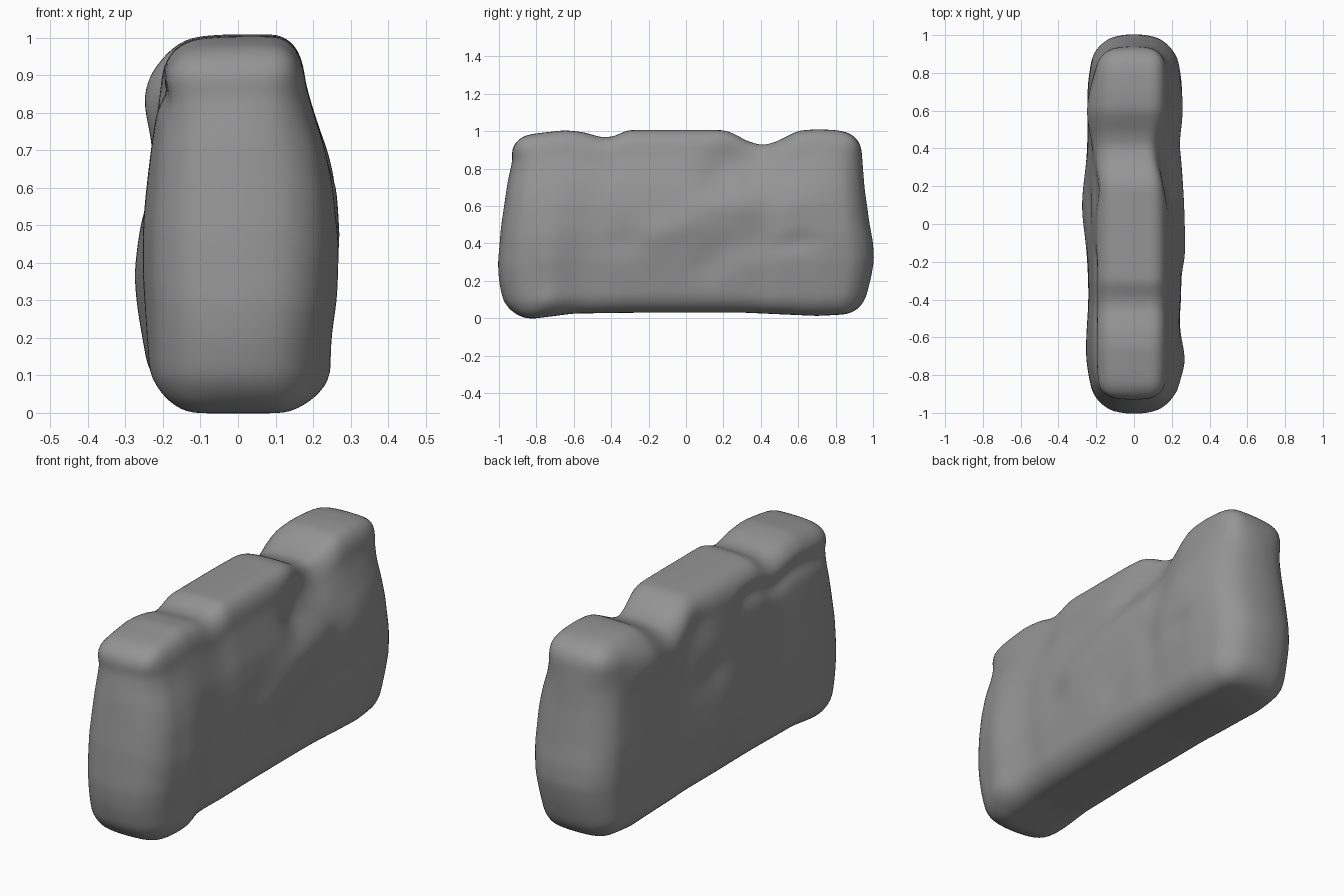
import bpy, bmesh, math
from mathutils import Vector

if "Cube" in bpy.data.objects:
    bpy.data.objects.remove(bpy.data.objects["Cube"])

HALF = Vector((0.22, 0.97, 0.5))
R = 0.1


def lerp(table, t):
    """Piecewise linear profile lookup."""
    if t <= table[0][0]:
        return table[0][1]
    for (a, va), (b, vb) in zip(table, table[1:]):
        if t <= b:
            return va + (vb - va) * (t - a) / (b - a)
    return table[-1][1]


def bump(y, z, y0, z0, sy, sz, amp):
    return amp * math.exp(-((y - y0) / sy) ** 2 - ((z - z0) / sz) ** 2)


def streak(y, z, a, b, w, amp):
    """Soft ridge (or groove) along a line on a side face."""
    p, a, b = Vector((y, z)), Vector(a), Vector(b)
    d = b - a
    t = max(0, min(1, (p - a).dot(d) / d.dot(d)))
    return amp * math.exp(-((p - a - d * t).length / w) ** 2)


# Silhouette profiles
TOP = [(-.96, .962), (-.88, .975), (-.8, .988), (-.65, 1.005), (-.55, .995), (-.45, .966), (-.39, .97),
       (-.31, 1.006), (.2, 1.006), (.25, .99), (.33, .945), (.41, .923), (.48, .942),
       (.6, 1.003), (.7, 1.01), (.8, 1.006), (.95, .98)]
BOTTOM = [(-.95, .005), (-.82, -.003), (-.6, .025), (-.2, .03), (.3, .03), (.7, .012), (.95, .025)]
FRONT = [(0, .94), (.1, .98), (.2, 1.0), (.3, 1.006), (.5, .99), (.75, .955), (.88, .927), (.93, .935), (1, .935)]
BACK = [(0, .94), (.1, .965), (.2, .99), (.3, 1.006), (.4, 1.0), (.5, .982), (.7, .955), (.9, .94), (1, .94)]
RIGHT = [(0, .2), (.1, .22), (.3, .248), (.45, .256), (.6, .247), (.7, .23), (.8, .2),
         (.87, .18), (.93, .174), (1, .17)]
LEFT = [(0, .205), (.1, .235), (.2, .24), (.35, .246), (.5, .243), (.7, .226), (.8, .215), (.88, .205),
        (1, .2)]


def right_width(y, z):
    w = lerp(RIGHT, z)
    # Slow waves along the length
    w += bump(y, z, -.74, .3, .1, .3, .018)
    w += bump(y, z, -.52, .35, .1, .35, -.014)
    w += bump(y, z, .41, .35, .09, .3, -.014)
    w += bump(y, z, -.76, .08, .1, .08, .02)
    w += bump(y, z, .62, .62, .12, .1, .012)
    w += bump(y, z, .6, .4, .12, .05, -.016)
    # Diagonal ridge and the hollows around it
    w += streak(y, z, (-.15, .43), (.33, .67), .09, .016)
    w += streak(y, z, (.12, .28), (.36, .44), .09, -.018)
    w += streak(y, z, (.4, .98), (.2, .76), .11, -.042)
    w += bump(y, z, -.33, .4, .1, .08, -.012)
    return w


def left_width(y, z):
    w = lerp(LEFT, z)
    w += bump(y, z, .1, .33, .2, .2, .03)
    w += bump(y, z, -.4, .5, .15, .4, -.006)
    w += bump(y, z, .6, .86, .17, .1, .042)
    w += bump(y, z, .18, .87, .1, .1, -.02)
    w += bump(y, z, .1, .6, .1, .07, -.013)
    w += streak(y, z, (-.18, .87), (-.85, .87), .035, -.022)
    w += bump(y, z, -.65, .5, .2, .3, .01)
    return w


def sculpt(p):
    # Round the box edges
    core = Vector([max(-(h - R), min(h - R, c)) for c, h in zip(p, HALF)])
    p = core + (p - core).normalized() * R
    # Push each side out to its profile
    z01 = p.z + .5
    u = p.x / HALF.x
    low = max(.35, min(1, (1.05 - z01) / .25))
    end = lerp(FRONT, z01) if p.y < 0 else lerp(BACK, z01)
    y = p.y / HALF.y * end
    z = lerp(BOTTOM, y) * (1 - z01) + lerp(TOP, y) * z01
    z -= .022 * max(0, -u) ** 2 * max(0, z01 - .6) / .4
    w = right_width(y, z01) if u > 0 else left_width(y, z01)
    # Narrow the ends and bow the end faces
    t = max(0, min(1, (abs(y) - .72) / .28))
    w *= 1 - .16 * low * t ** 1.4
    y *= 1 - .05 * low * u * u * abs(p.y / HALF.y) ** 4
    return Vector((u * w, y, z))


# Stone slab: finely cut box, then sculpted
bm = bmesh.new()
bmesh.ops.create_cube(bm, size=2)
for v in bm.verts:
    v.co = Vector([c * h for c, h in zip(v.co, HALF)])
for axis, cuts in ((0, 20), (1, 90), (2, 48)):
    n = Vector((0, 0, 0))
    n[axis] = 1
    for i in range(1, cuts):
        bmesh.ops.bisect_plane(bm, geom=bm.verts[:] + bm.edges[:] + bm.faces[:], dist=1e-6,
                               plane_co=n * HALF[axis] * (2 * i / cuts - 1), plane_no=n)
for v in bm.verts:
    v.co = sculpt(v.co)
bmesh.ops.recalc_face_normals(bm, faces=bm.faces[:])
for f in bm.faces:
    f.smooth = True
mesh = bpy.data.meshes.new("stone_slab")
bm.to_mesh(mesh)
bm.free()
slab = bpy.data.objects.new("stone_slab", mesh)
bpy.context.collection.objects.link(slab)
soften = slab.modifiers.new("soften", 'SMOOTH')
soften.factor = 0.5
soften.iterations = 8

# Dark grey stone
stone = bpy.data.materials.new("dark_stone")
stone.diffuse_color = (0.3, 0.3, 0.3, 1)
stone.use_nodes = True
stone.node_tree.nodes["Principled BSDF"].inputs["Base Color"].default_value = stone.diffuse_color
mesh.materials.append(stone)
